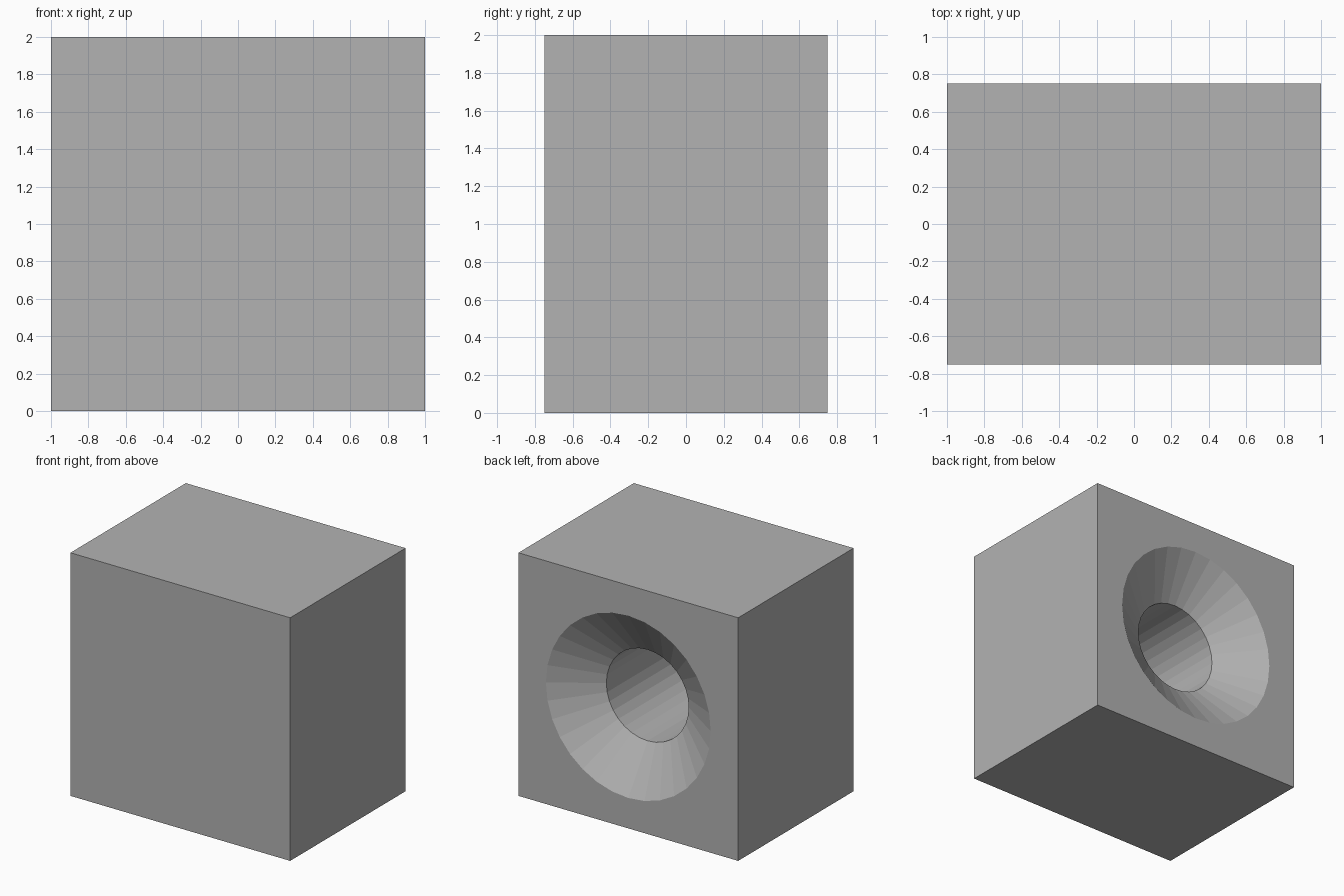
import bpy
import bmesh
import math
from mathutils import Vector

cube = bpy.data.objects.get("Cube")
if cube:
    bpy.data.objects.remove(cube, do_unlink=True)

WIDTH, DEPTH, HEIGHT = 2.0, 1.5, 2.0
SEGMENTS = 32
BACK = DEPTH / 2
MID = Vector((0, 0, HEIGHT / 2))

# Single grey material
grey = bpy.data.materials.new("plain_grey")
grey.use_nodes = True
colour = (0.448, 0.448, 0.448, 1)
grey.diffuse_color = colour
grey.node_tree.nodes["Principled BSDF"].inputs["Base Color"].default_value = colour


def make_object(name, bm):
    bmesh.ops.recalc_face_normals(bm, faces=bm.faces)
    mesh = bpy.data.meshes.new(name)
    bm.to_mesh(mesh)
    bm.free()
    mesh.materials.append(grey)
    obj = bpy.data.objects.new(name, mesh)
    bpy.context.collection.objects.link(obj)
    return obj


# Solid block standing on the ground
bm = bmesh.new()
bmesh.ops.create_cube(bm, size=1)
bmesh.ops.scale(bm, vec=(WIDTH, DEPTH, HEIGHT), verts=bm.verts)
bmesh.ops.translate(bm, vec=MID, verts=bm.verts)
block = make_object("block", bm)

# Countersunk blind hole: (radius, y) profile revolved about the depth axis,
# with the cone carried on past the back face for a clean cut
profile = [(0, BACK + 0.1), (0.9, BACK + 0.1), (0.375, BACK - 0.25),
           (0.375, BACK - 1.25), (0, BACK - 1.25)]
bm = bmesh.new()
verts = [bm.verts.new(MID + Vector((r, y, 0))) for r, y in profile]
edges = [bm.edges.new(pair) for pair in zip(verts, verts[1:])]
bmesh.ops.spin(bm, geom=verts + edges, cent=MID, axis=(0, 1, 0),
               angle=math.tau, steps=SEGMENTS)
bmesh.ops.remove_doubles(bm, verts=bm.verts, dist=0.0001)
cutter = make_object("hole_cutter", bm)
cutter.hide_render = True

# Cut the hole and bake the result
cut = block.modifiers.new("hole", 'BOOLEAN')
cut.operation = 'DIFFERENCE'
cut.solver = 'EXACT'
cut.object = cutter
bpy.context.view_layer.objects.active = block
block.select_set(True)
bpy.ops.object.modifier_apply(modifier=cut.name)
bpy.data.objects.remove(cutter, do_unlink=True)
